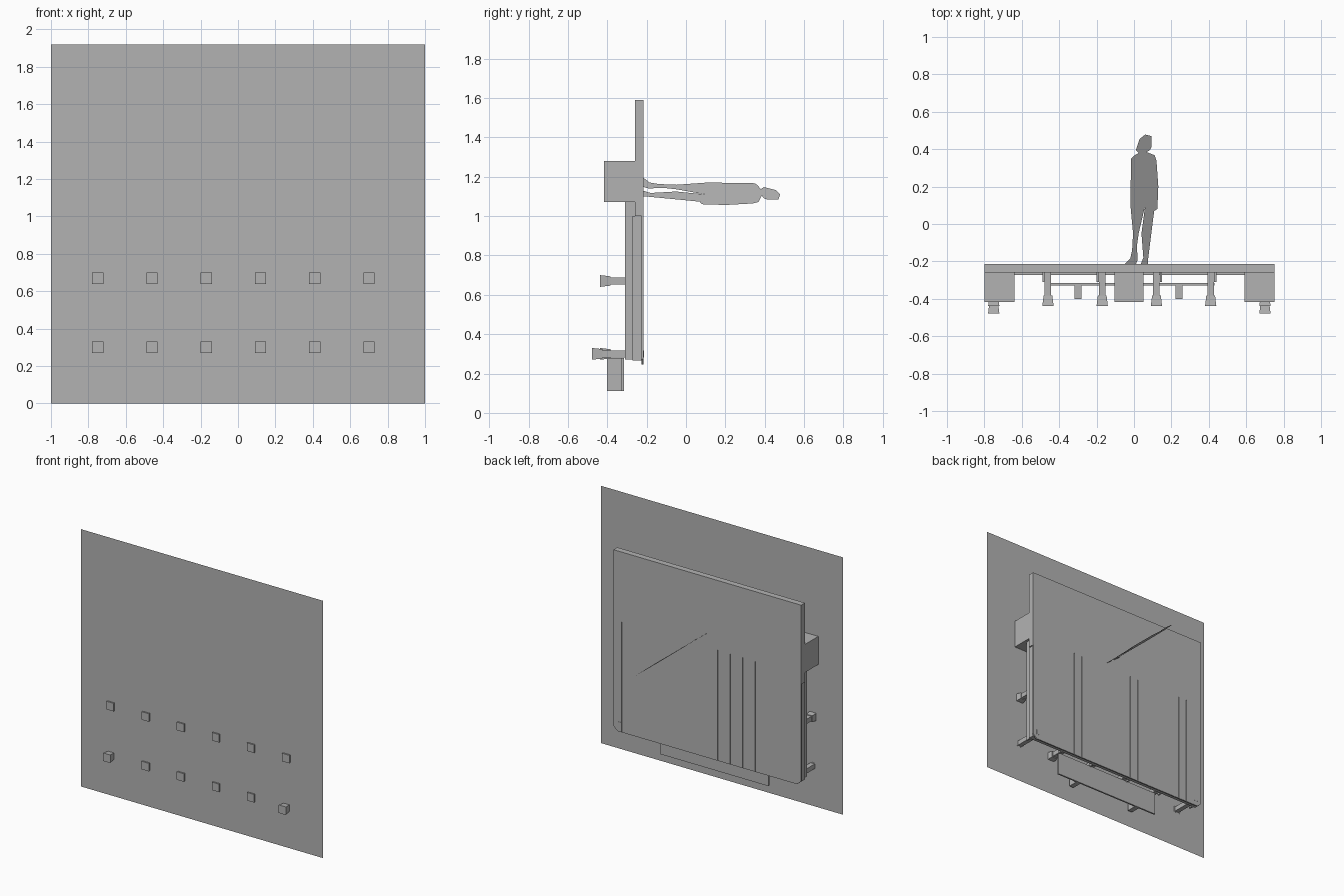
import bpy
import bmesh

default_cube = bpy.data.objects.get("Cube")
if default_cube:
    bpy.data.objects.remove(default_cube, do_unlink=True)

grey = bpy.data.materials.new("plain grey")
grey.use_nodes = True
colour = (0.45, 0.45, 0.45, 1)
grey.diffuse_color = colour
grey.node_tree.nodes["Principled BSDF"].inputs["Base Color"].default_value = colour


def finish(name, bm):
    """Turn a bmesh into a named object with the shared material."""
    mesh = bpy.data.meshes.new(name)
    bm.to_mesh(mesh)
    bm.free()
    mesh.materials.append(grey)
    part = bpy.data.objects.new(name, mesh)
    bpy.context.collection.objects.link(part)
    return part


def add_box(bm, x, y, z, taper=1.0):
    """Box from (min, max) ranges; taper scales the end at the larger y."""
    verts = bmesh.ops.create_cube(bm, size=1)["verts"]
    for v in verts:
        s = taper if v.co.y > 0 else 1.0
        v.co.x = (x[0] + x[1]) / 2 + v.co.x * s * (x[1] - x[0])
        v.co.z = (z[0] + z[1]) / 2 + v.co.z * s * (z[1] - z[0])
        v.co.y = y[0] if v.co.y < 0 else y[1]
    return verts


def box(name, x, y, z):
    bm = bmesh.new()
    add_box(bm, x, y, z)
    return finish(name, bm)


def around(centre, width):
    return (centre - width / 2, centre + width / 2)


LEFT, RIGHT = 0.75, -0.80
DECK_TOP, GROUND = -0.215, -0.424
FRONT, MIDDLE, BACK = 0.245, 1.07, 1.59

# Ground sheet
bm = bmesh.new()
bm.faces.new([bm.verts.new(p) for p in
              ((-1, GROUND, 0), (1, GROUND, 0), (1, GROUND, 1.92), (-1, GROUND, 1.92))])
finish("ground_sheet", bm)

# Upper slab, its side skirts and the three piers under it
box("upper_slab", (RIGHT, LEFT), (-0.26, DECK_TOP), (MIDDLE, BACK))
for name, x in (("right_skirt", (RIGHT, RIGHT + 0.01)), ("left_skirt", (LEFT - 0.01, LEFT))):
    box(name, x, (-0.26, DECK_TOP), (1.0, MIDDLE))
for name, x in (("right_pier", (RIGHT, -0.64)), ("middle_pier", (-0.105, 0.05)),
                ("left_pier", (0.59, LEFT))):
    box(name, x, (-0.417, -0.26), (MIDDLE, 1.28))

# Deck boards with hairline gaps, outer front corners cut off
bm = bmesh.new()
count = 45
pitch = (LEFT - RIGHT) / count
for i in range(count):
    start = RIGHT + i * pitch
    verts = add_box(bm, (start, start + pitch - 0.0006), (-0.225, DECK_TOP), (FRONT, MIDDLE))
    if i in (0, count - 1):
        for v in verts:
            outer = (v.co.x < start + pitch / 2) == (i == 0)
            if outer and v.co.z < 0.5:
                v.co.z += 0.03
finish("deck_boards", bm)

# Rim frame below the boards
bm = bmesh.new()
rim_y, rim_z = (-0.272, -0.225), (0.265, 1.0)
add_box(bm, (RIGHT + 0.02, LEFT - 0.02), rim_y, (rim_z[0], rim_z[0] + 0.012))
for x in (RIGHT + 0.015, LEFT - 0.015):
    add_box(bm, around(x, 0.012), rim_y, rim_z)
finish("deck_rim", bm)

# Joists, posts and tapered footings
post_x = [-0.75 + 0.29 * i for i in range(6)]
joists, posts, footings = bmesh.new(), bmesh.new(), bmesh.new()
for i, x in enumerate(post_x):
    side = -1 if i < 3 else 1
    add_box(joists, around(x + side * 0.024, 0.012), (-0.31, -0.225), (0.27, MIDDLE))
    for z in (0.30, 0.67):
        corner = z < 0.5 and i in (0, 5)
        bottom = -0.478 if corner else -0.438
        top = DECK_TOP + 0.001 if corner else -0.25
        add_box(footings, around(x, 0.06), (bottom, bottom + 0.055), around(z, 0.06), 0.78)
        add_box(posts, around(x, 0.035), (bottom + 0.055, top), around(z, 0.035))
finish("joists", joists)
finish("posts", posts)
finish("footings", footings)

# Front step on two bearers
box("step_tread", (-0.46, 0.43), (-0.328, -0.316), (0.11, 0.28))
for name, x in (("right_bearer", -0.30), ("left_bearer", 0.24)):
    box("step_" + name, around(x, 0.038), (-0.402, -0.328), (0.11, 0.28))

# Flat standing figure, turned diagonally across the slab
outline = [(-5, -21.5), (-2, -18.5), (-1, -14), (-.5, -5), (-2, 11), (-1.5, 35), (0, 36.5),
           (2.5, 38), (1, 39.5), (3, 45.5), (6, 47.8), (9.3, 47), (9.3, 41), (8.5, 39.5),
           (6.7, 38.5), (11, 36.8), (12, 34), (13, 20), (12.5, 8), (10.8, 7), (9.5, -3),
           (7.5, -19), (7.5, -21.5), (3.6, -21.5), (5, -18), (4, -5), (6, 10),
           (2.5, -5), (1.5, -12), (2, -19), (1, -21.5)]
bm = bmesh.new()
bm.faces.new([bm.verts.new((x / 100, y / 100, 1.155 - 0.0076 * x)) for x, y in outline])
bmesh.ops.triangulate(bm, faces=bm.faces[:])
finish("standing_figure", bm)
